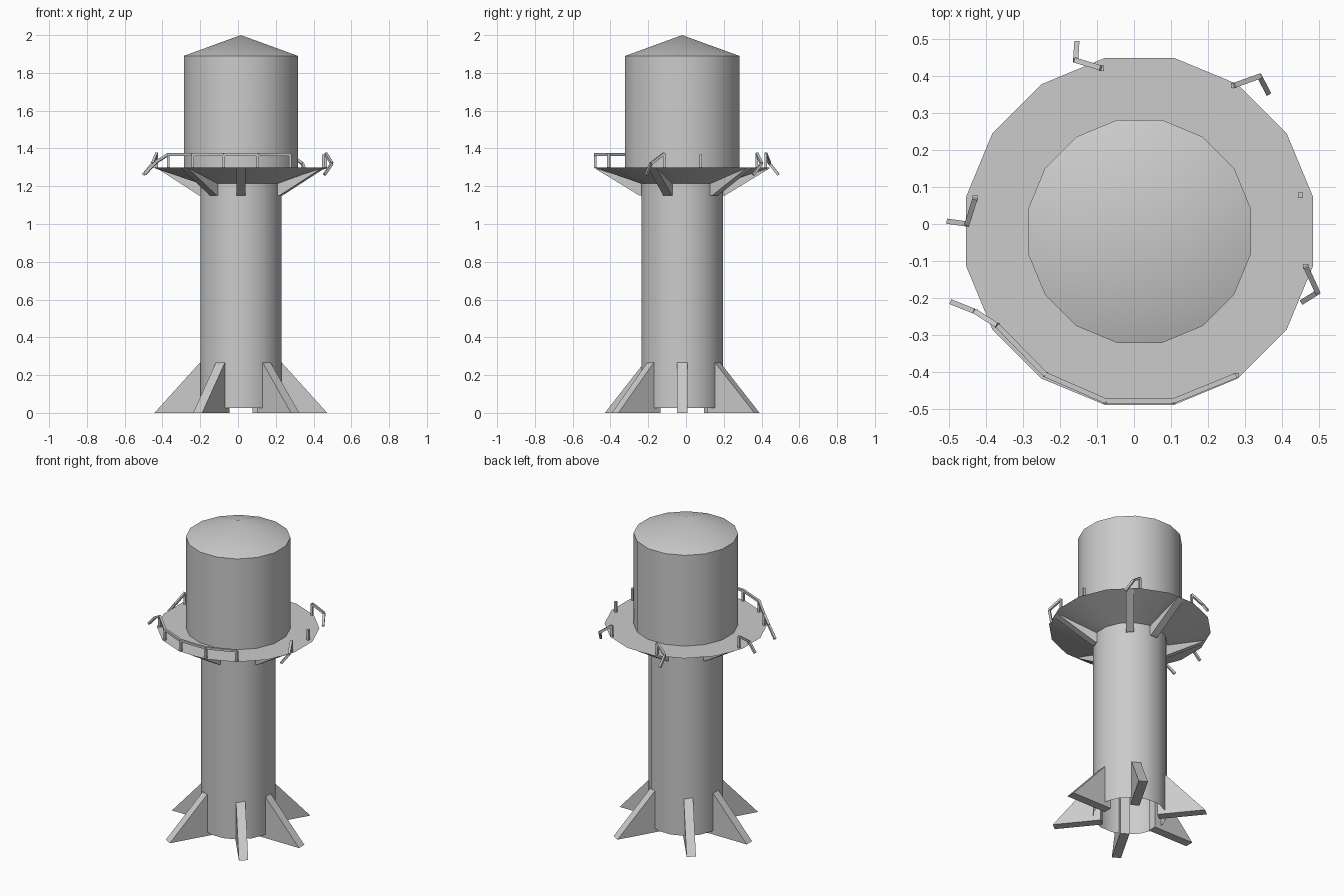
import bpy, bmesh, math
from mathutils import Vector

if "Cube" in bpy.data.objects:
    bpy.data.objects.remove(bpy.data.objects["Cube"])

CX, CY = 0.015, -0.02      # tower axis
SIDES = 16


def finish(name, bm, smooth=False):
    bmesh.ops.recalc_face_normals(bm, faces=bm.faces)
    mesh = bpy.data.meshes.new(name)
    bm.to_mesh(mesh)
    bm.free()
    ob = bpy.data.objects.new(name, mesh)
    bpy.context.collection.objects.link(ob)
    if smooth:
        bpy.ops.object.select_all(action='DESELECT')
        ob.select_set(True)
        bpy.context.view_layer.objects.active = ob
        bpy.ops.object.shade_smooth_by_angle(angle=math.radians(30))
    return ob


def lathe(name, profile):
    """Sweep (radius, z) points round the tower axis; radius 0 makes an apex."""
    bm = bmesh.new()
    rings = []
    for r, z in profile:
        if r == 0:
            rings.append([bm.verts.new((CX, CY, z))] * SIDES)
            continue
        ring = []
        for i in range(SIDES):
            a = 2 * math.pi * (i + 0.5) / SIDES
            ring.append(bm.verts.new((CX + r * math.cos(a), CY + r * math.sin(a), z)))
        rings.append(ring)
    for lo, hi in zip(rings, rings[1:]):
        for i in range(SIDES):
            j = (i + 1) % SIDES
            bm.faces.new(list(dict.fromkeys((lo[i], lo[j], hi[j], hi[i]))))
    return finish(name, bm, True)


def radial_plate(name, profile, width, degrees):
    """Extrude a (radius, z) outline to a plate standing out from the axis."""
    a = math.radians(degrees)
    out = Vector((math.cos(a), math.sin(a), 0))
    side = Vector((-out.y, out.x, 0)) * width / 2
    bm = bmesh.new()
    near, far = [[bm.verts.new(Vector((CX, CY, z)) + out * r + side * s)
                  for r, z in profile] for s in (-1, 1)]
    bm.faces.new(near)
    bm.faces.new(far)
    n = len(profile)
    for i in range(n):
        j = (i + 1) % n
        bm.faces.new((near[i], near[j], far[j], far[i]))
    return finish(name, bm)


def add_bar(bm, p, q, w=0.014):
    """Square bar between two points."""
    p, q = Vector(p), Vector(q)
    d = (q - p).normalized()
    ref = Vector((1, 0, 0)) if abs(d.z) > 0.95 else Vector((0, 0, 1))
    u = d.cross(ref).normalized() * w / 2
    v = d.cross(u).normalized() * w / 2
    corners = (u + v, v - u, -u - v, u - v)
    a = [bm.verts.new(p + c) for c in corners]
    b = [bm.verts.new(q + c) for c in corners]
    bm.faces.new(a)
    bm.faces.new(b)
    for i in range(4):
        j = (i + 1) % 4
        bm.faces.new((a[i], a[j], b[j], b[i]))


def bar_path(name, points):
    bm = bmesh.new()
    for p, q in zip(points, points[1:]):
        add_bar(bm, p, q)
    return finish(name, bm)


# Main bodies: open-bottomed shaft, walkway deck, tank with conical roof
lathe("shaft", [(0.219, 0.025), (0.219, 1.23)])
lathe("deck", [(0.30, 1.30), (0.479, 1.30), (0.215, 1.212)])
lathe("tank", [(0.308, 1.30), (0.308, 1.89), (0, 2.0)])

# Base fins and deck brackets, in opposing pairs
fin = [(0.17, 0), (0.457, 0), (0.215, 0.268), (0.17, 0.268)]
bracket = [(0.19, 1.15), (0.225, 1.15), (0.465, 1.296), (0.19, 1.21)]
for half in (0, 180):
    for a in (0, 60, 129):
        radial_plate(f"base_fin_{a + half}", fin, 0.055, a + half)
    for a in (50, 90, 160):
        radial_plate(f"deck_bracket_{a + half}", bracket, 0.048, a + half)

# Intact front railing, with its bent-down left end
Z0, Z1 = 1.30, 1.368
posts = [(-0.37, -0.275), (-0.24, -0.408), (-0.075, -0.48), (0.105, -0.48), (0.277, -0.41)]
for i, (x, y) in enumerate(posts):
    bar_path(f"railing_post_{i}", [(x, y, Z0), (x, y, Z1)])
bar_path("front_rail", [(x, y, Z1) for x, y in posts])
bar_path("bent_rail_end", [(-0.37, -0.275, Z1), (-0.43, -0.237, 1.33), (-0.493, -0.212, 1.265)])

# Broken railing: a post, a drooping rail piece and its hanging tip
broken = [((0.465, -0.115), (0.497, -0.185), (0.457, -0.21)),
          ((0.27, 0.375), (0.34, 0.40), (0.363, 0.355)),
          ((-0.088, 0.422), (-0.158, 0.443), (-0.155, 0.49)),
          ((-0.43, 0.07), (-0.452, 0.0), (-0.502, 0.007))]
for i, (a, b, c) in enumerate(broken):
    bar_path(f"broken_railing_{i}", [(*a, Z0), (*a, Z1 + 0.005), (*b, 1.32), (*c, 1.26)])
bar_path("lone_post", [(0.451, 0.078, Z0), (0.451, 0.078, Z1)])
